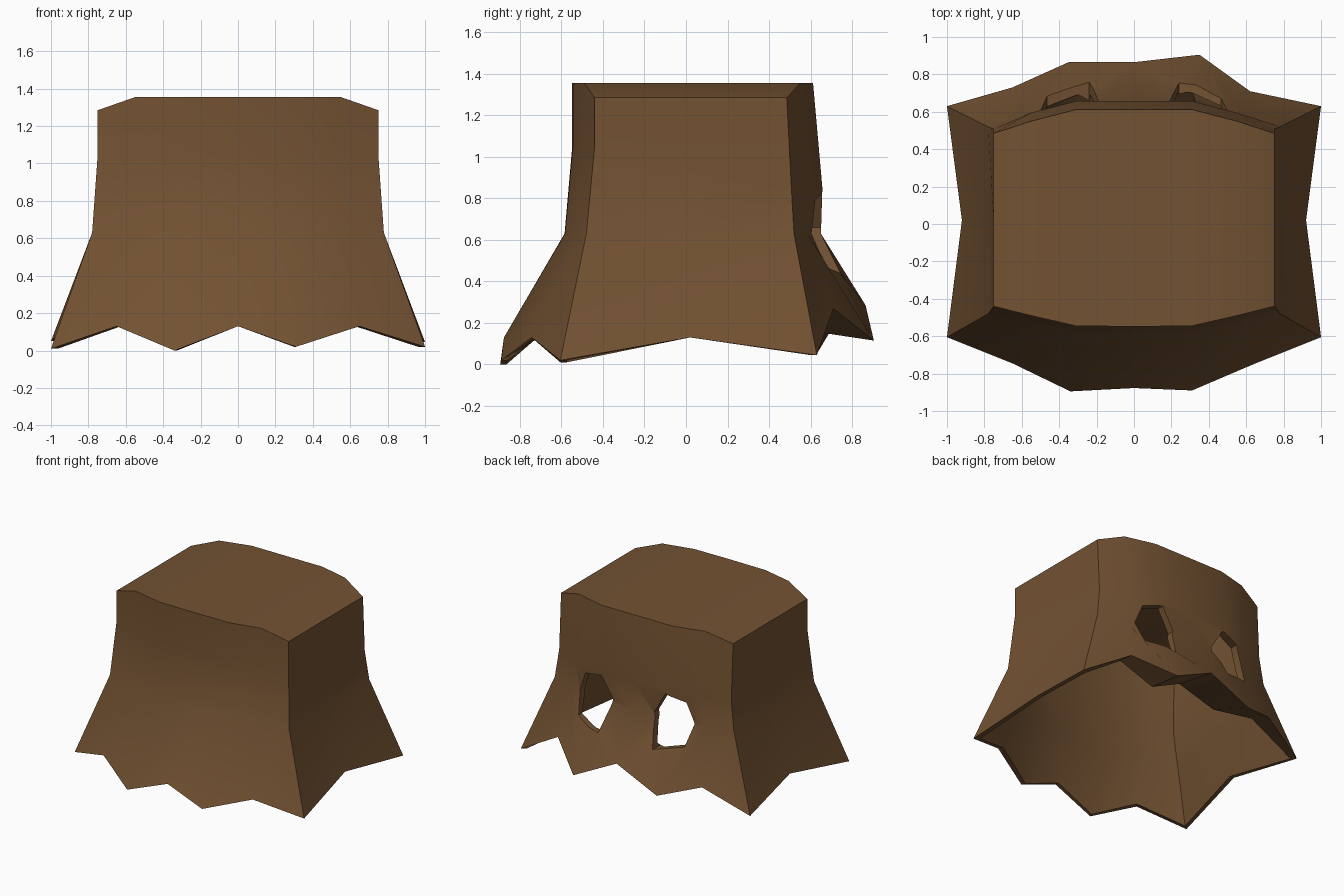
import bpy, bmesh
from mathutils import Vector

cube = bpy.data.objects.get("Cube")
if cube:
    bpy.data.objects.remove(cube)

brown = bpy.data.materials.new("brown_cloth")
brown.use_nodes = True
color = (0.17, 0.084, 0.032, 1)
brown.diffuse_color = color
brown.node_tree.nodes["Principled BSDF"].inputs["Base Color"].default_value = color


def make_object(name, bm):
    bmesh.ops.recalc_face_normals(bm, faces=bm.faces)
    mesh = bpy.data.meshes.new(name)
    bm.to_mesh(mesh)
    bm.free()
    mesh.materials.append(brown)
    obj = bpy.data.objects.new(name, mesh)
    bpy.context.collection.objects.link(obj)
    return obj


# Ragged hem of each wall, from -x to +x
front_hem = [(-1, -.605, .01), (-.65, -.745, .13), (-.34, -.895, 0), (0, -.877, .13),
             (.31, -.89, .02), (.65, -.745, .13), (1, -.605, .02)]
back_hem = [(-1, .63, .05), (-.65, .73, .22), (-.35, .865, .125), (0, .865, .285),
            (.35, .905, .115), (.62, .71, .27), (1, .63, .045)]

# Lip folded inward under the back wall: depth and rise per hem point
back_lip = [(.03, 0), (.16, .05), (.38, .15), (.36, .07), (.3, .045), (.15, .03), (.03, 0)]

# Shared column positions above the hem
top_x = [-.75, -.55, -.31, 0, .31, .55, .75]
waist_x = [-.78, -.58, -.32, 0, .32, .58, .78]
front_top = [-.44, -.49, -.545, -.548]
front_waist = [-.48, -.53, -.583, -.585]
back_top = [.485, .55, .612, .612]
back_waist = [.52, .585, .65, .65]


def wall(hem, waist_y, top_y, mid_z, bulge):
    columns = []
    for i, low in enumerate(hem):
        k = min(i, 6 - i)
        edge = k == 0
        columns.append([
            Vector(low),
            Vector((waist_x[i], waist_y[k], .63)),
            Vector((top_x[i], top_y[k] + (bulge * .5 if edge else bulge), mid_z)),
            Vector((top_x[i], top_y[k], 1.285 if edge else 1.355))])
    return columns


def side(s):
    return [Vector(p) for p in ((s * .92, .02, .13), (s * .78, .02, .63),
                                (s * .75, .02, 1), (s * .75, .02, 1.285))]


def inset(p, t):
    toward = 0 if abs(p.y) < .1 else (-t if p.y > 0 else t)
    return Vector((p.x * (1 - t / .8), p.y + toward, p.z))


def lining(column, lip):
    # Inner side of a column, with a fold above the hem where the lip starts
    hem, waist, mid, top = [inset(p, t) for p, t in zip(column, (.03, .055, .055, .055))]
    fold = hem.lerp(waist, .6)
    top.z -= .05
    if lip:
        hem = column[0] + Vector((0, -lip[0], lip[1]))
        hem.x = hem.x * .965
    return [hem, fold, waist, mid, top]


def skin(bm, loop):
    # Walls around the loop of columns, then the top in front-to-back strips
    loop = [[bm.verts.new(p) for p in column] for column in loop]
    for a, b in zip(loop, loop[1:] + loop[:1]):
        for j in range(len(a) - 1):
            bm.faces.new((a[j], b[j], b[j + 1], a[j + 1]))
    tops = [column[-1] for column in loop]
    for i in range(6):
        ring = [tops[i], tops[i + 1], tops[13 - i], tops[14 - i]]
        if i == 0:
            ring.append(tops[15])
        if i == 5:
            ring.insert(2, tops[7])
        bm.faces.new(ring)
    return [column[0] for column in loop]


front = wall(front_hem, front_waist, front_top, 1.05, 0)
back = wall(back_hem, back_waist, back_top, .85, .045)
loop = front + [side(1)] + back[::-1] + [side(-1)]
lips = [None] * 8 + back_lip[::-1] + [None]

# Outer cloth, lining and the rim that joins them
bm = bmesh.new()
outer = skin(bm, loop)
inner = skin(bm, [lining(c, lip) for c, lip in zip(loop, lips)])
for i in range(len(outer)):
    bm.faces.new((outer[i - 1], outer[i], inner[i], inner[i - 1]))
hood = make_object("cloth_hood", bm)

# Eye holes through the back wall
eye = [(.28, .83), (.44, .79), (.5, .635), (.465, .47), (.24, .42), (.18, .66)]
bm = bmesh.new()
for s in (1, -1):
    face = bm.faces.new([bm.verts.new((s * x, .5, z)) for x, z in eye])
    result = bmesh.ops.extrude_face_region(bm, geom=[face])
    moved = [v for v in result["geom"] if isinstance(v, bmesh.types.BMVert)]
    bmesh.ops.translate(bm, verts=moved, vec=(0, .6, 0))
    bm.faces.ensure_lookup_table()
cutter = make_object("eye_hole_cutter", bm)
cutter.hide_render = True
cut = hood.modifiers.new("eye_holes", "BOOLEAN")
cut.object = cutter
cut.operation = "DIFFERENCE"
cut.solver = "EXACT"

bpy.ops.object.select_all(action="DESELECT")
hood.select_set(True)
bpy.context.view_layer.objects.active = hood
bpy.ops.object.modifier_apply(modifier="eye_holes")
bpy.data.objects.remove(cutter)

# Soft cloth with crisp corners and rims
bpy.ops.object.shade_smooth_by_angle(angle=.7)
